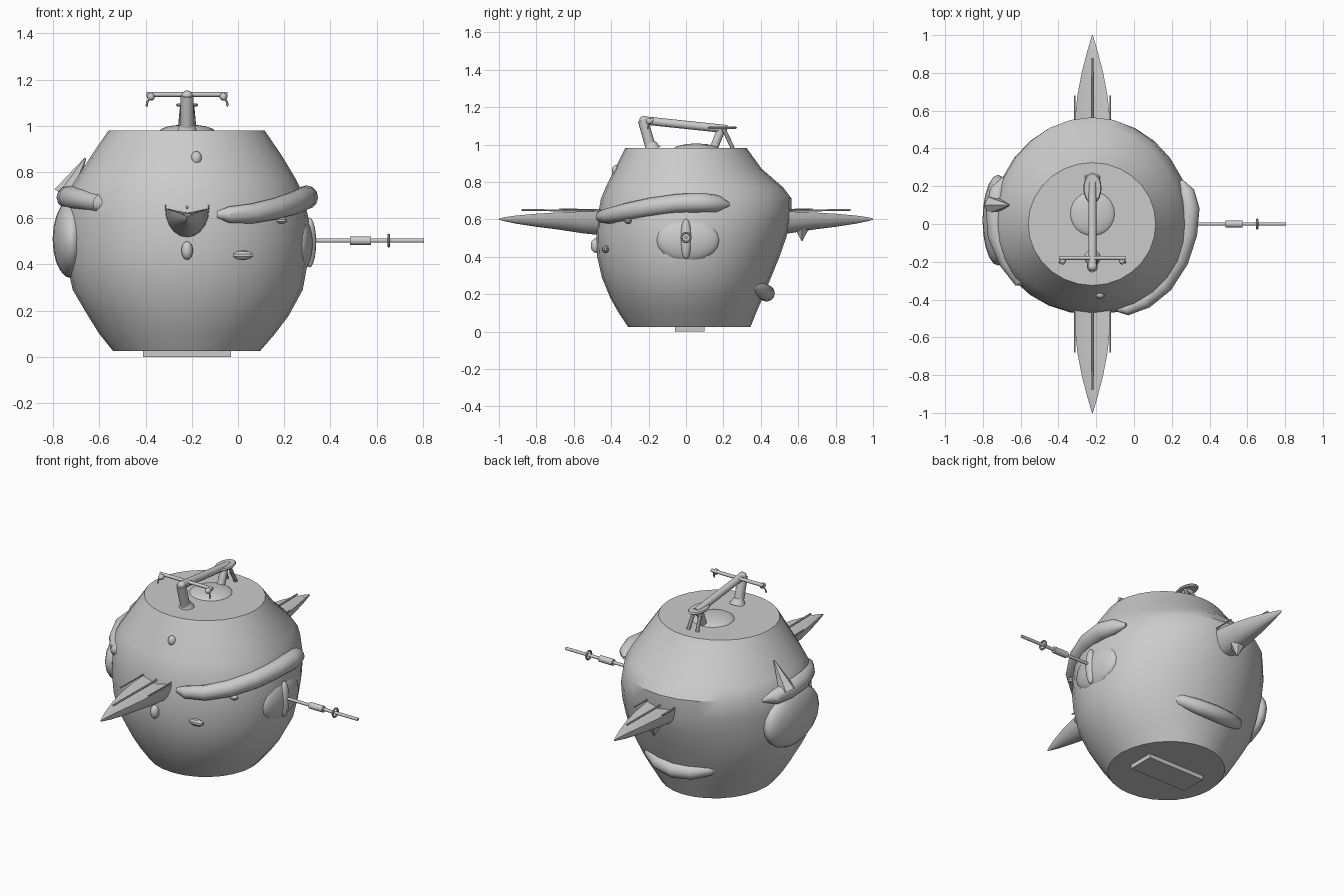
import bpy, bmesh
from math import sin, cos, pi, tau
from mathutils import Vector

CX = -0.22  # body axis


def loft(name, rings):
    """Skin a list of equal-length closed rings and cap both ends."""
    bm = bmesh.new()
    vs = [[bm.verts.new(p) for p in r] for r in rings]
    n = len(rings[0])
    for a, b in zip(vs, vs[1:]):
        for i in range(n):
            j = (i + 1) % n
            bm.faces.new((a[i], a[j], b[j], b[i]))
    bm.faces.new(vs[0][::-1])
    bm.faces.new(vs[-1])
    bmesh.ops.recalc_face_normals(bm, faces=bm.faces)
    me = bpy.data.meshes.new(name)
    bm.to_mesh(me)
    bm.free()
    ob = bpy.data.objects.new(name, me)
    bpy.context.collection.objects.link(ob)
    return ob


def tube(name, pts, radii, n=12):
    pts = [Vector(p) for p in pts]
    if not isinstance(radii, (list, tuple)):
        radii = [radii] * len(pts)
    rings = []
    for i, p in enumerate(pts):
        t = (pts[min(i + 1, len(pts) - 1)] - pts[max(i - 1, 0)]).normalized()
        ref = Vector((0, 0, 1)) if abs(t.z) < 0.8 else Vector((0, 1, 0))
        u = t.cross(ref).normalized()
        v = u.cross(t)
        rings.append([p + radii[i] * (u * cos(tau * k / n) + v * sin(tau * k / n)) for k in range(n)])
    return loft(name, rings)


def ball(name, loc, scale, seg=20):
    bpy.ops.mesh.primitive_uv_sphere_add(segments=seg, ring_count=seg // 2, radius=1, location=loc)
    ob = bpy.context.object
    ob.name, ob.scale = name, scale
    return ob


# round body: z, left x, right x, front y, back y
profile = [
    (0.025, -0.54, 0.095, -0.31, 0.345), (0.10, -0.60, 0.16, -0.36, 0.375),
    (0.18, -0.65, 0.22, -0.405, 0.41), (0.29, -0.715, 0.28, -0.45, 0.455),
    (0.40, -0.74, 0.30, -0.475, 0.50), (0.50, -0.75, 0.31, -0.48, 0.535),
    (0.60, -0.75, 0.305, -0.475, 0.562), (0.71, -0.74, 0.28, -0.455, 0.565),
    (0.77, -0.70, 0.25, -0.43, 0.52), (0.87, -0.635, 0.19, -0.38, 0.405),
    (0.98, -0.56, 0.115, -0.325, 0.325)]
rings = []
for z, xl, xr, yf, yb in profile:
    ring = []
    for k in range(28):
        c, s = cos(tau * k / 28), sin(tau * k / 28)
        ring.append((CX + c * (xr - CX if c > 0 else CX - xl), s * (yb if s > 0 else -yf), z))
    rings.append(ring)
loft("body", rings)

# pointed boat-shaped spikes front and back, with top rods
for side, label in ((-1, "front"), (1, "back")):
    rings = []
    for y, w, top, low in ((0.40, 0.098, 0.645, 0.51), (0.55, 0.093, 0.642, 0.525),
                           (0.68, 0.08, 0.637, 0.545), (0.80, 0.057, 0.63, 0.56),
                           (0.91, 0.029, 0.62, 0.577), (0.98, 0.008, 0.61, 0.592),
                           (1.0, 0.002, 0.603, 0.598)):
        ring = [(CX + w * cos(a), side * y, top - (top - low) * sin(a))
                for a in [pi * k / 10 for k in range(11)]]
        ring.append((CX, side * y, top - 0.15 * (top - low)))
        rings.append(ring)
    loft(label + "_spike", rings)
    tube(label + "_spike_ridge", [(CX, side * 0.42, 0.645), (CX, side * 0.88, 0.65)], 0.006, 6)
    for s in (-1, 1):
        tube(label + "_spike_rail", [(CX + s * 0.093, side * 0.42, 0.65), (CX + s * 0.093, side * 0.68, 0.655)], 0.004, 6)
tube("back_spike_keel", [(CX, 0.62, 0.56), (CX, 0.62, 0.485)], [0.05, 0.003], 6)

# arm-like belts wrapped round both sides
tube("right_belt", [(-0.09, -0.45, 0.615), (-0.04, -0.45, 0.615), (0.06, -0.405, 0.62), (0.16, -0.32, 0.64),
                    (0.24, -0.19, 0.665), (0.285, -0.05, 0.685), (0.295, 0.08, 0.69), (0.275, 0.17, 0.685),
                    (0.25, 0.23, 0.68)],
     [0.015, 0.035, 0.043, 0.047, 0.05, 0.05, 0.052, 0.045, 0.01])
tube("left_belt", [(-0.56, -0.31, 0.66), (-0.60, -0.30, 0.665), (-0.67, -0.20, 0.68), (-0.725, -0.06, 0.69),
                   (-0.735, 0.08, 0.69), (-0.72, 0.18, 0.685), (-0.68, 0.25, 0.68)],
     [0.015, 0.038, 0.045, 0.05, 0.05, 0.042, 0.01])
tube("left_belt_fin", [(-0.75, 0.10, 0.70), (-0.66, 0.10, 0.86)], [0.05, 0.004], 6)
ball("belt_bump", (0.19, -0.31, 0.59), (0.025, 0.02, 0.014), 10)

# side bulges
ball("right_bulge", (0.27, 0.01, 0.49), (0.055, 0.17, 0.12))
ball("right_disc", (0.31, 0, 0.495), (0.028, 0.03, 0.108))
ball("left_bulge", (-0.72, 0.02, 0.51), (0.082, 0.24, 0.17))

# side rod with sleeve and ring
tube("side_rod", [(0.30, 0, 0.503), (0.805, 0, 0.503)], 0.009, 12)
tube("rod_sleeve", [(0.485, 0, 0.503), (0.575, 0, 0.503)], 0.019, 16)
bpy.ops.mesh.primitive_torus_add(location=(0.652, 0, 0.503), rotation=(0, pi / 2, 0), major_radius=0.024,
                                 minor_radius=0.006, major_segments=20, minor_segments=8)
bpy.context.object.name = "rod_ring"

# buttons and small bump on the front
ball("upper_button", (-0.18, -0.375, 0.86), (0.024, 0.022, 0.03), 14)
ball("lower_button", (CX, -0.48, 0.46), (0.026, 0.03, 0.04), 14)
ball("front_nub", (0.02, -0.43, 0.44), (0.05, 0.02, 0.02), 10)

# curved lip low on the back
tube("back_lip", [(-0.47, 0.33, 0.26), (-0.42, 0.37, 0.24), (-0.33, 0.41, 0.215), (-0.22, 0.43, 0.205),
                  (-0.11, 0.41, 0.215), (-0.02, 0.37, 0.24), (0.03, 0.33, 0.26)],
     [0.01, 0.035, 0.043, 0.045, 0.043, 0.035, 0.01])

# base plate
bpy.ops.mesh.primitive_cube_add(size=1, location=(CX, 0.02, 0.02))
bpy.context.object.name = "base_plate"
bpy.context.object.scale = (0.38, 0.16, 0.04)

# crane on top: dome, legs, beam, plate
ball("top_dome", (CX, 0.055, 0.975), (0.12, 0.12, 0.03), 24)
tube("front_leg", [(CX, -0.185, 0.97), (CX, -0.23, 1.13)], 0.028)
tube("front_leg_foot", [(CX, -0.18, 0.975), (CX, -0.19, 1.01)], [0.045, 0.028])
ball("leg_joint", (CX, -0.225, 1.13), (0.025, 0.025, 0.023), 12)
tube("beam", [(CX, -0.235, 1.13), (CX, 0.22, 1.082)], 0.022)
loft("saddle_plate", [[(CX + 0.048 * r * cos(a), 0.19 + 0.083 * r * sin(a), z)
                       for a in [tau * k / 20 for k in range(20)]]
                      for z, r in ((1.083, 0.9), (1.09, 1), (1.097, 0.9))])
tube("rear_leg", [(CX, 0.145, 0.97), (CX, 0.19, 1.085)], 0.022)
for s in (-1, 1):
    tube("rear_strut", [(CX + s * 0.03, 0.25, 0.98), (CX + s * 0.02, 0.20, 1.085)], 0.011, 8)

# crossbar with end balls and hooks
tube("crossbar", [(CX - 0.175, -0.18, 1.135), (CX + 0.175, -0.18, 1.135)], 0.01)
for s in (-1, 1):
    x = CX + s * 0.157
    ball("end_ball", (x, -0.195, 1.125), (0.017, 0.02, 0.017), 12)
    tube("hook", [(x, -0.19, 1.12), (x + s * 0.015, -0.2, 1.105), (x + s * 0.018, -0.205, 1.085)], 0.005, 6)

# smooth shading with crisp edges
bpy.ops.object.select_all(action='SELECT')
bpy.context.view_layer.objects.active = bpy.data.objects["body"]
bpy.ops.object.shade_smooth_by_angle(angle=0.6)
